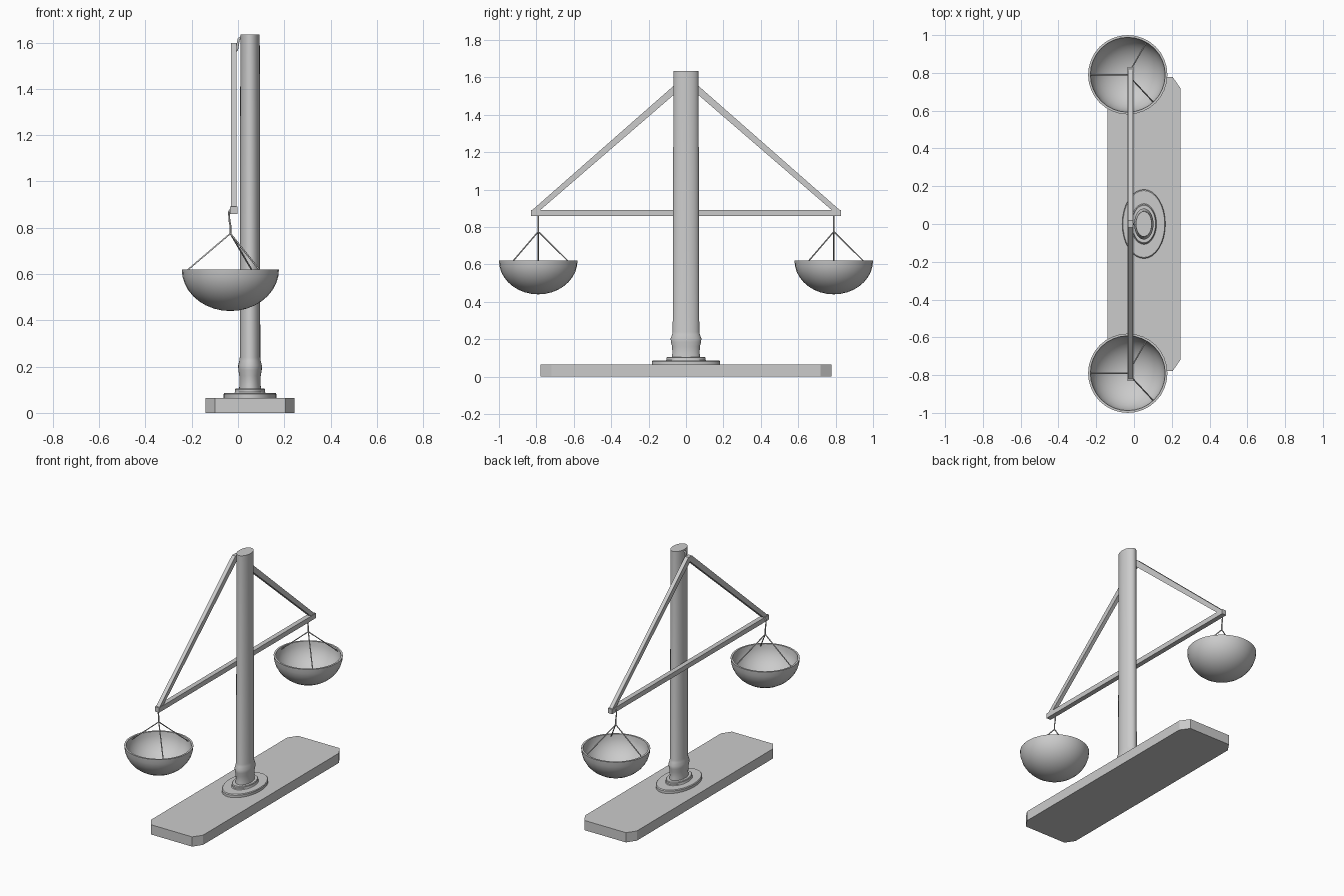
import bpy, bmesh
from math import cos, sin, pi, radians
from mathutils import Vector, Matrix

if "Cube" in bpy.data.objects:
    bpy.data.objects.remove(bpy.data.objects["Cube"])

BEAM_X = -0.019
PAN_X, PAN_Y = -0.033, 0.79
POLE_X = 0.052


def make_object(name, bm, smooth=False):
    bmesh.ops.recalc_face_normals(bm, faces=bm.faces)
    mesh = bpy.data.meshes.new(name)
    bm.to_mesh(mesh)
    bm.free()
    ob = bpy.data.objects.new(name, mesh)
    bpy.context.collection.objects.link(ob)
    if smooth:
        bpy.ops.object.select_all(action='DESELECT')
        ob.select_set(True)
        bpy.context.view_layer.objects.active = ob
        bpy.ops.object.shade_smooth_by_angle(angle=radians(35))
    return ob


def prism(name, outline, depth, matrix):
    """Extrude a flat outline by depth along local z."""
    bm = bmesh.new()
    face = bm.faces.new([bm.verts.new((u, v, 0)) for u, v in outline])
    ext = bmesh.ops.extrude_face_region(bm, geom=[face])
    moved = [g for g in ext['geom'] if isinstance(g, bmesh.types.BMVert)]
    bmesh.ops.translate(bm, verts=moved, vec=(0, 0, depth))
    bm.transform(matrix)
    return make_object(name, bm)


def lathe(name, profile, centre, squash=1.0, segments=32):
    """Spin an (r, z) profile that starts and ends on the axis."""
    bm = bmesh.new()
    verts = [bm.verts.new((r, 0, z)) for r, z in profile]
    edges = [bm.edges.new(pair) for pair in zip(verts, verts[1:])]
    bmesh.ops.spin(bm, geom=verts + edges, cent=(0, 0, 0), axis=(0, 0, 1),
                   angle=2 * pi, steps=segments)
    bmesh.ops.remove_doubles(bm, verts=bm.verts, dist=1e-5)
    bm.transform(Matrix.Translation(centre) @ Matrix.Diagonal((squash, 1, 1, 1)))
    return make_object(name, bm, smooth=True)


def wire(name, paths, radius):
    curve = bpy.data.curves.new(name, 'CURVE')
    curve.dimensions = '3D'
    curve.bevel_depth = radius
    curve.bevel_resolution = 1
    curve.use_fill_caps = True
    for path in paths:
        spline = curve.splines.new('POLY')
        spline.points.add(len(path) - 1)
        for point, co in zip(spline.points, path):
            point.co = (*co, 1)
    ob = bpy.data.objects.new(name, curve)
    bpy.context.collection.objects.link(ob)
    return ob


# Base plank with cut corners
x0, x1, y1, cx, cy = -0.14, 0.245, 0.778, 0.04, 0.058
prism("base", [(x0 + cx, -y1), (x1 - cx, -y1), (x1, -y1 + cy), (x1, y1 - cy),
               (x1 - cx, y1), (x0 + cx, y1), (x0, y1 - cy), (x0, -y1 + cy)],
      0.065, Matrix.Identity(4))

# Oval foot flange and post
lathe("foot_flange", [(0, 0.06), (0.183, 0.06), (0.183, 0.081), (0.177, 0.086),
                      (0.108, 0.086), (0.104, 0.09), (0.104, 0.102),
                      (0.099, 0.106), (0, 0.106)], (POLE_X, 0, 0), 0.625)
lathe("post", [(0, 0.1), (0.076, 0.1), (0.073, 0.125), (0.074, 0.16),
               (0.081, 0.185), (0.082, 0.205), (0.074, 0.225), (0.071, 0.24),
               (0.067, 1.635), (0, 1.635)], (POLE_X, 0, 0), 0.625)

# Triangular beam frame, drawn in the YZ plane and extruded along X
yz = Matrix(((0, 0, 1, 0), (1, 0, 0, 0), (0, 1, 0, 0), (0, 0, 0, 1)))
prism("cross_beam", [(-0.83, 0.86), (0.83, 0.86), (0.83, 0.892), (-0.83, 0.892)],
      0.032, Matrix.Translation((BEAM_X - 0.016, 0, 0)) @ yz)
prism("beam_braces", [(-0.825, 0.888), (-0.782, 0.888), (0, 1.563), (0.782, 0.888),
                      (0.825, 0.888), (0.018, 1.597), (-0.018, 1.597)],
      0.025, Matrix.Translation((BEAM_X - 0.012, 0, 0)) @ yz)

# Hook that carries the frame on the post
wire("top_hook", [[(0.04, 0, 1.62), (0.012, 0, 1.622), (0.003, 0, 1.615),
                   (0.0, 0, 1.6), (-0.004, 0, 1.57), (-0.015, 0, 1.56)]], 0.006)

# Hanging pans: bowl, three strings and a hook at each end
R, DEPTH, RIM, STEPS = 0.21, 0.18, 0.62, 9
arc = [i * pi / 2 / STEPS for i in range(STEPS + 1)]
outer = [(R * sin(a), RIM - DEPTH * cos(a)) for a in arc]
inner = [((R - 0.012) * sin(a), RIM - (DEPTH - 0.012) * cos(a)) for a in reversed(arc)]
for side, label in ((-1, "front"), (1, "back")):
    y = side * PAN_Y
    lathe(label + "_pan", outer + inner, (PAN_X, y, 0))
    apex = (PAN_X, y, 0.775)
    ends = [(PAN_X + 0.197 * cos(radians(a)), y + 0.197 * sin(radians(a)), 0.607)
            for a in (180, 60, -47)]
    wire(label + "_strings", [[apex, end] for end in ends], 0.0035)
    wire(label + "_hook", [[apex, (PAN_X, y, 0.81), (PAN_X - 0.004, y, 0.83),
                            (PAN_X - 0.006, y, 0.868), (PAN_X - 0.002, y, 0.876),
                            (PAN_X + 0.012, y, 0.876)]], 0.004)
